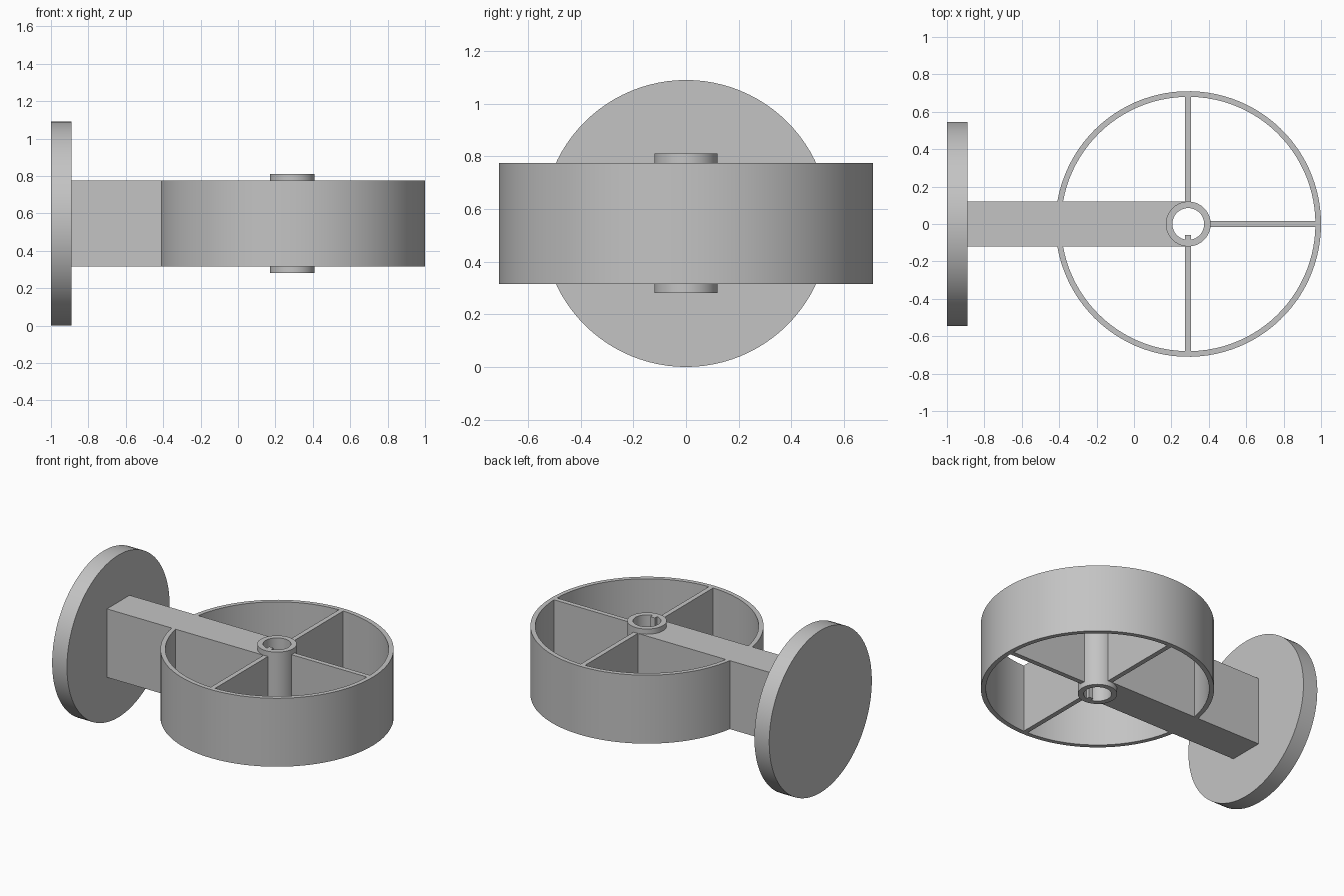
import bpy
import bmesh
from math import asin, cos, sin, pi, radians
from mathutils import Matrix

cube = bpy.data.objects.get("Cube")
if cube:
    bpy.data.objects.remove(cube, do_unlink=True)

# Main dimensions
HUB_X = 0.29
HUB_R, BORE_R = 0.12, 0.085
RIM_R, RIM_IN = 0.71, 0.68
LOW, HIGH = 0.315, 0.775
HUB_LOW, HUB_HIGH = 0.28, 0.81
BEAM_HALF = 0.12
PLATE_R = 0.545

grey = bpy.data.materials.new("plain_grey")
colour = (0.55, 0.55, 0.55, 1)
grey.diffuse_color = colour
grey.use_nodes = True
grey.node_tree.nodes["Principled BSDF"].inputs["Base Color"].default_value = colour


def finish(name, bm):
    bmesh.ops.recalc_face_normals(bm, faces=bm.faces[:])
    mesh = bpy.data.meshes.new(name)
    bm.to_mesh(mesh)
    bm.free()
    mesh.materials.append(grey)
    obj = bpy.data.objects.new(name, mesh)
    bpy.context.collection.objects.link(obj)
    bpy.ops.object.select_all(action='DESELECT')
    obj.select_set(True)
    bpy.context.view_layer.objects.active = obj
    bpy.ops.object.shade_smooth_by_angle(angle=radians(30))
    return obj


def wall(name, r_in, r_out, z0, z1, gap=0.0, steps=96):
    """Curved wall round the hub axis, with an optional parallel gap towards -x."""
    bm = bmesh.new()
    sections = []
    for i in range(steps + (1 if gap else 0)):
        section = []
        for r, z in ((r_in, z0), (r_out, z0), (r_out, z1), (r_in, z1)):
            reach = pi - asin(gap / r)
            a = -reach + 2 * reach * i / steps
            section.append(bm.verts.new((HUB_X + r * cos(a), r * sin(a), z)))
        sections.append(section)
    pairs = list(zip(sections, sections[1:]))
    if gap:
        bm.faces.new(sections[0])
        bm.faces.new(sections[-1])
    else:
        pairs.append((sections[-1], sections[0]))
    for s, t in pairs:
        for k in range(4):
            n = (k + 1) % 4
            bm.faces.new((s[k], s[n], t[n], t[k]))
    return finish(name, bm)


def prism(name, outline, z0, z1):
    bm = bmesh.new()
    face = bm.faces.new([bm.verts.new((x, y, z0)) for x, y in outline])
    top = bmesh.ops.extrude_face_region(bm, geom=[face])["geom"]
    verts = [v for v in top if isinstance(v, bmesh.types.BMVert)]
    bmesh.ops.translate(bm, verts=verts, vec=(0, 0, z1 - z0))
    return finish(name, bm)


def block(name, x0, x1, y0, y1, z0, z1):
    return prism(name, [(x0, y0), (x1, y0), (x1, y1), (x0, y1)], z0, z1)


# Open drum and bored hub
wall("drum_rim", RIM_IN, RIM_R, LOW, HIGH, gap=BEAM_HALF)
wall("hub_sleeve", BORE_R, HUB_R, HUB_LOW, HUB_HIGH, steps=64)

# Key inside the bore
block("hub_key", HUB_X - 0.016, HUB_X + 0.016, -0.09, -0.06, HUB_LOW, HUB_HIGH)

# Full-height spokes
half = 0.016
inner = HUB_R - 0.01
block("left_spoke", HUB_X + inner, HUB_X + RIM_IN, -half, half, LOW, HIGH)
block("back_spoke", HUB_X - half, HUB_X + half, inner, RIM_IN, LOW, HIGH)
block("front_spoke", HUB_X - half, HUB_X + half, -RIM_IN, -inner, LOW, HIGH)

# Solid arm, hollowed where it wraps the hub
arc = [pi / 2 + pi * i / 24 for i in range(25)]
outline = [(-0.89, -BEAM_HALF), (-0.89, BEAM_HALF), (HUB_X, BEAM_HALF)]
outline += [(HUB_X + inner * cos(a), inner * sin(a)) for a in arc]
outline.append((HUB_X, -BEAM_HALF))
prism("support_arm", outline, LOW, HIGH)

# Round end plate
bm = bmesh.new()
bmesh.ops.create_cone(
    bm, cap_ends=True, segments=96, radius1=PLATE_R, radius2=PLATE_R, depth=0.11,
    matrix=Matrix.Translation((-0.945, 0, PLATE_R)) @ Matrix.Rotation(pi / 2, 4, 'Y'))
finish("end_plate", bm)
